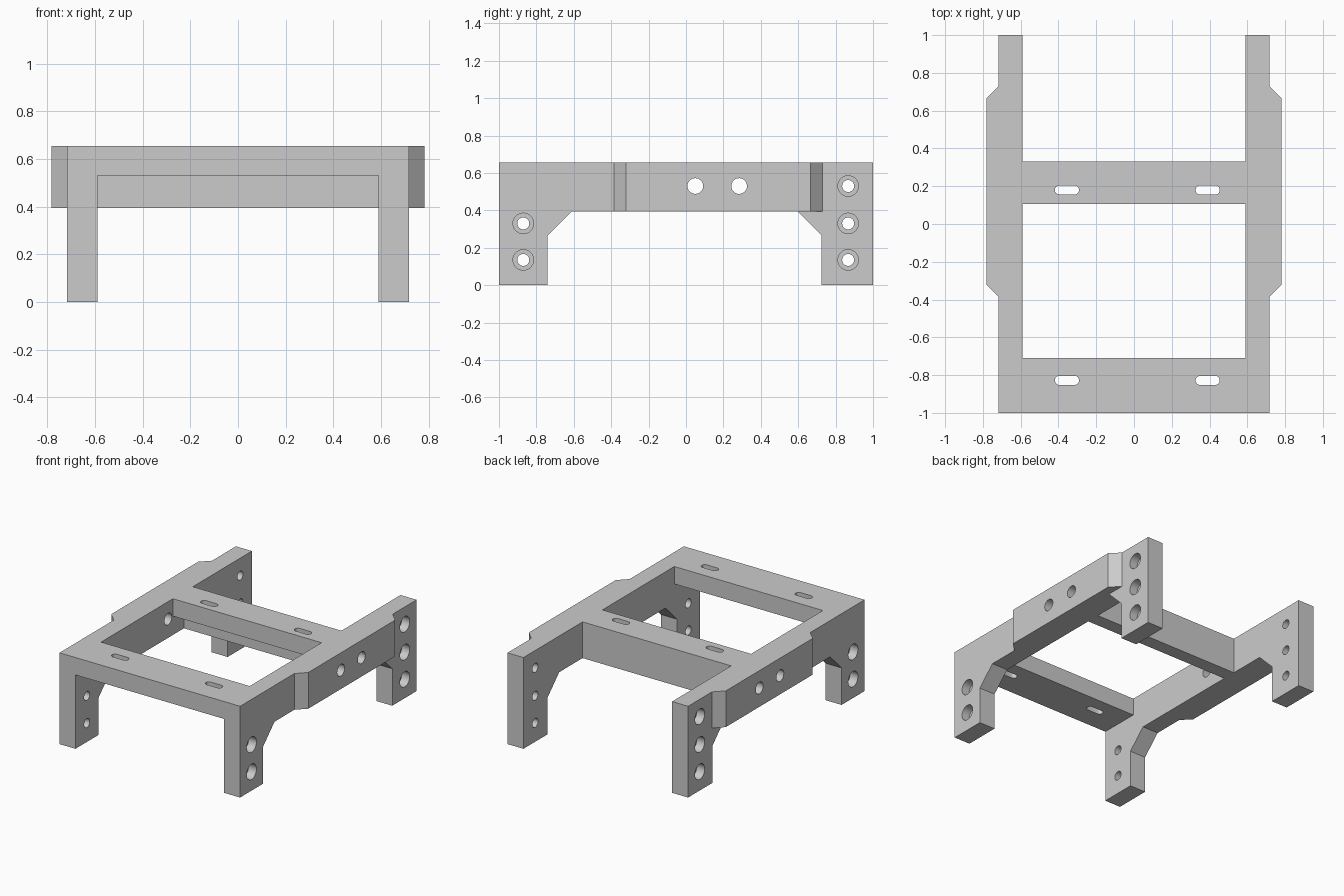
import bpy
import bmesh
from math import radians
from mathutils import Matrix, Vector

if "Cube" in bpy.data.objects:
    bpy.data.objects.remove(bpy.data.objects["Cube"], do_unlink=True)

TOP, RAIL_BOTTOM = 0.655, 0.395
INNER, OUTER, PAD = 0.59, 0.717, 0.782

grey = bpy.data.materials.new("plain_grey")
grey.use_nodes = True
COLOUR = (0.6, 0.6, 0.6, 1)
grey.diffuse_color = COLOUR
grey.node_tree.nodes["Principled BSDF"].inputs["Base Color"].default_value = COLOUR


def finish(name, bm):
    bmesh.ops.recalc_face_normals(bm, faces=bm.faces)
    mesh = bpy.data.meshes.new(name)
    bm.to_mesh(mesh)
    bm.free()
    mesh.materials.append(grey)
    obj = bpy.data.objects.new(name, mesh)
    bpy.context.scene.collection.objects.link(obj)
    return obj


def prism(name, points, sweep):
    """Extrude a closed outline of 3D points along a vector."""
    bm = bmesh.new()
    face = bm.faces.new([bm.verts.new(p) for p in points])
    out = bmesh.ops.extrude_face_region(bm, geom=[face])
    verts = [v for v in out["geom"] if isinstance(v, bmesh.types.BMVert)]
    bmesh.ops.translate(bm, verts=verts, vec=Vector(sweep))
    return finish(name, bm)


def bore(name, x0, x1, y, z, radius):
    """Cylinder lying along x, used for cutting."""
    bm = bmesh.new()
    matrix = Matrix.Translation(((x0 + x1) / 2, y, z)) @ Matrix.Rotation(radians(90), 4, 'Y')
    bmesh.ops.create_cone(bm, cap_ends=True, segments=32, radius1=radius,
                          radius2=radius, depth=abs(x1 - x0), matrix=matrix)
    return finish(name, bm)


def slot(name, x, y):
    """Upright round-ended slot, used for cutting."""
    bm = bmesh.new()
    bmesh.ops.create_cone(bm, cap_ends=True, segments=32, radius1=0.024, radius2=0.024,
                          depth=1, matrix=Matrix.Translation((x, y, 0.6)))
    for v in bm.verts:
        v.co.x += 0.04 if v.co.x > x else -0.04
    return finish(name, bm)


def combine(body, tool, operation):
    mod = body.modifiers.new(operation.lower(), 'BOOLEAN')
    mod.operation, mod.object, mod.solver = operation, tool, 'EXACT'
    bpy.context.view_layer.objects.active = body
    bpy.ops.object.modifier_apply(modifier=mod.name)
    bpy.data.objects.remove(tool, do_unlink=True)


# Side rail with its two legs
side_outline = [(-1, 0), (-0.74, 0), (-0.74, 0.265), (-0.61, RAIL_BOTTOM),
                (0.595, RAIL_BOTTOM), (0.725, 0.265), (0.725, 0), (1, 0),
                (1, TOP), (-1, TOP)]
pad_outline = [(INNER + 0.02, -0.385), (OUTER, -0.385), (PAD, -0.32),
               (PAD, 0.665), (OUTER, 0.73), (INNER + 0.02, 0.73)]
frame = None
for s in (-1, 1):
    side = prism("side_frame", [(s * INNER, y, z) for y, z in side_outline],
                 (s * (OUTER - INNER), 0, 0))
    pad = prism("side_pad", [(s * x, y, RAIL_BOTTOM) for x, y in pad_outline],
                (0, 0, TOP - RAIL_BOTTOM))
    combine(side, pad, 'UNION')
    if frame:
        combine(frame, side, 'UNION')
    else:
        frame = side
frame.name = "bracket_frame"

# Front bar is a flat plate; rear bar has a lip hanging along its back
front_bar = [(-1, 0.53), (-0.71, 0.53), (-0.71, TOP), (-1, TOP)]
rear_bar = [(0.105, 0.53), (0.23, 0.53), (0.23, RAIL_BOTTOM),
            (0.33, RAIL_BOTTOM), (0.33, TOP), (0.105, TOP)]
reach = INNER + 0.05
for name, outline in (("front_bar", front_bar), ("rear_bar", rear_bar)):
    bar = prism(name, [(-reach, y, z) for y, z in outline], (2 * reach, 0, 0))
    combine(frame, bar, 'UNION')

# Long bores through both rails
for y in (0.05, 0.284):
    combine(frame, bore("rail_bore", -1, 1, y, 0.53, 0.042), 'DIFFERENCE')

# Counterbored screw holes in the legs
screws = [(-0.87, 0.135), (-0.87, 0.33), (0.867, 0.135), (0.867, 0.33), (0.867, 0.53)]
for s in (-1, 1):
    for y, z in screws:
        combine(frame, bore("screw_hole", s * 0.5, s * 0.8, y, z, 0.032), 'DIFFERENCE')
        combine(frame, bore("screw_recess", s * 0.655, s * 0.8, y, z, 0.055), 'DIFFERENCE')

# Slots in the bars
for y in (-0.828, 0.18):
    for x in (-0.355, 0.39):
        combine(frame, slot("bar_slot", x, y), 'DIFFERENCE')

# One material, sharp corners with smooth bores
frame.data.materials.clear()
frame.data.materials.append(grey)
for poly in frame.data.polygons:
    poly.material_index = 0
bpy.ops.object.select_all(action='DESELECT')
frame.select_set(True)
bpy.context.view_layer.objects.active = frame
bpy.ops.object.shade_smooth_by_angle(angle=radians(30))
